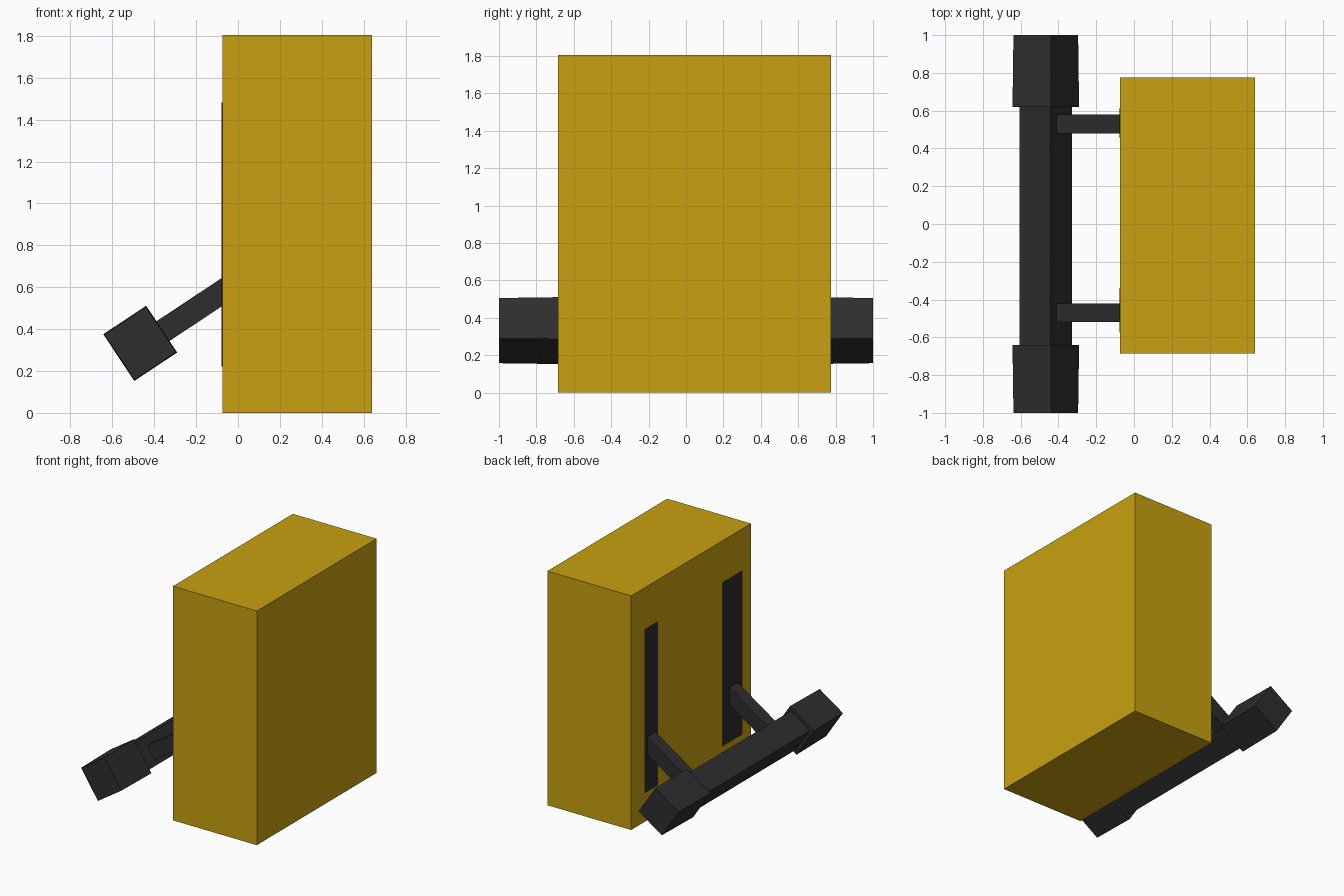
import bpy, bmesh, math
from mathutils import Matrix, Vector

if "Cube" in bpy.data.objects:
    bpy.data.objects.remove(bpy.data.objects["Cube"])


def material(name, rgb):
    m = bpy.data.materials.new(name)
    m.diffuse_color = (*rgb, 1.0)
    m.use_nodes = True
    m.node_tree.nodes["Principled BSDF"].inputs["Base Color"].default_value = m.diffuse_color
    return m


YELLOW = material("yellow paint", (0.58, 0.355, 0.005))
DARK = material("dark grey", (0.027, 0.027, 0.027))
TILT = math.radians(-33.5)


def box(name, size, centre, mat, tilt=0.0, taper=None):
    """Box tilted about y; taper = (scale at -y end, scale at +y end)."""
    bm = bmesh.new()
    bmesh.ops.create_cube(bm, size=1.0)
    rot = Matrix.Rotation(tilt, 3, 'Y')
    for v in bm.verts:
        s = 1.0 if taper is None else taper[v.co.y > 0]
        p = Vector((v.co.x * size[0] * s, v.co.y * size[1], v.co.z * size[2] * s))
        v.co = rot @ p
    me = bpy.data.meshes.new(name)
    bm.to_mesh(me)
    bm.free()
    me.materials.append(mat)
    ob = bpy.data.objects.new(name, me)
    ob.location = centre
    bpy.context.collection.objects.link(ob)
    return ob


# Main cabinet
X0, X1, Y0, Y1, H = -0.075, 0.64, -0.685, 0.775, 1.805
box("cabinet", (X1 - X0, Y1 - Y0, H), ((X0 + X1) / 2, (Y0 + Y1) / 2, H / 2), YELLOW)

# Dark strips on the left face
for label, ya, yb in (("back", 0.455, 0.615), ("front", -0.575, -0.34)):
    box(label + "_strip", (0.006, yb - ya, 1.26), (X0, (ya + yb) / 2, 0.852), DARK)

# Tilted bar with thicker, slightly tapered end blocks
CX, CZ = -0.467, 0.332
box("bar", (0.195, 1.28, 0.213), (CX, -0.01, CZ), DARK, TILT)
for label, ya, yb, taper in (("front", -1.0, -0.64, (1.0, 1.03)),
                             ("back", 0.62, 1.0, (1.03, 1.0))):
    box(label + "_end_block", (0.2385, yb - ya, 0.26), (CX, (ya + yb) / 2, CZ),
        DARK, TILT, taper)

# Arms joining the bar to the cabinet
xa, xb = -0.43, 0.0
xm = (xa + xb) / 2
zm = 0.578 + (xm - X0) * math.tan(-TILT)
for label, y in (("front", -0.47), ("back", 0.53)):
    box(label + "_arm", ((xb - xa) / math.cos(TILT), 0.1, 0.113), (xm, y, zm), DARK, TILT)
